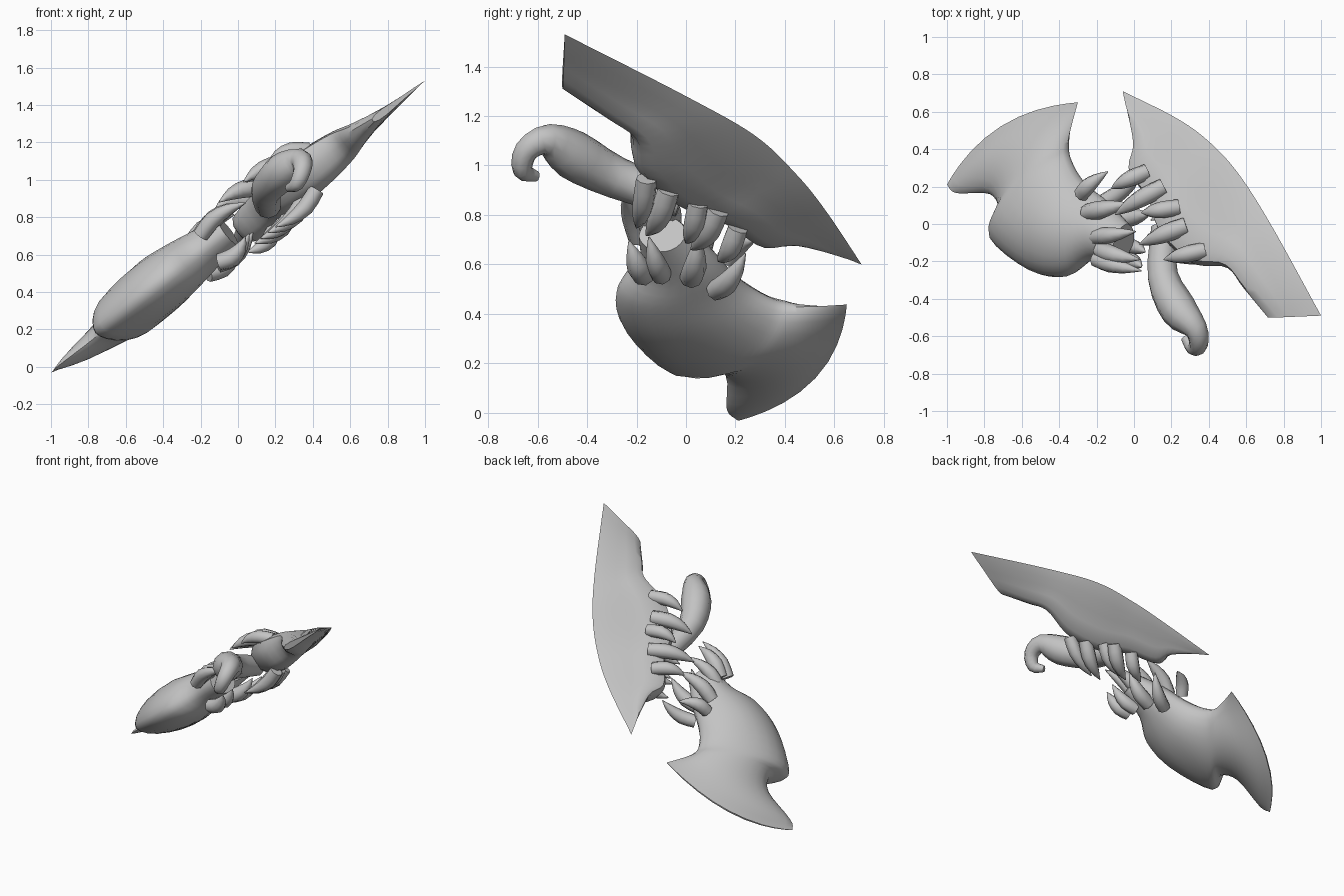
import bpy, bmesh, math
from mathutils import Vector

if "Cube" in bpy.data.objects:
    bpy.data.objects.remove(bpy.data.objects["Cube"])

grey = bpy.data.materials.new("bone grey")
grey.diffuse_color = (0.55, 0.55, 0.55, 1)
grey.use_nodes = True
grey.node_tree.nodes["Principled BSDF"].inputs["Base Color"].default_value = grey.diffuse_color

NORMAL = Vector((-0.60, -0.10, 0.79)).normalized()


def on_plane(x, y, lift=0):
    """Point on the tilted main plane, lifted vertically."""
    return Vector((x, y, 0.765 * (1 + x) - 0.15 * max(y, 0) + lift))


def spline(keys, count):
    """Catmull-Rom curve through the keys, sampled evenly."""
    keys = [Vector(k) for k in keys]
    last = len(keys) - 1
    out = []
    for j in range(count):
        u = j * last / (count - 1)
        i = min(int(u), last - 1)
        t = u - i
        b, c = keys[i], keys[i + 1]
        a = keys[i - 1] if i else 2 * b - c
        d = keys[i + 2] if i + 2 <= last else 2 * c - b
        out.append(0.5 * (2 * b + (c - a) * t + (2 * a - 5 * b + 4 * c - d) * t * t
                          + (3 * b - a - 3 * c + d) * t ** 3))
    return out


def skin(name, rings, angle):
    """Join closed rings of points into a capped solid."""
    bm = bmesh.new()
    loops = [[bm.verts.new(p) for p in ring] for ring in rings]
    n = len(loops[0])
    for a, b in zip(loops, loops[1:]):
        for i in range(n):
            bm.faces.new((a[i], a[(i + 1) % n], b[(i + 1) % n], b[i]))
    bm.faces.new(loops[0])
    bm.faces.new(loops[-1])
    bmesh.ops.remove_doubles(bm, verts=bm.verts, dist=0.0005)
    bmesh.ops.recalc_face_normals(bm, faces=bm.faces)
    mesh = bpy.data.meshes.new(name)
    bm.to_mesh(mesh)
    bm.free()
    mesh.materials.append(grey)
    obj = bpy.data.objects.new(name, mesh)
    bpy.context.collection.objects.link(obj)
    bpy.ops.object.select_all(action='DESELECT')
    obj.select_set(True)
    bpy.context.view_layer.objects.active = obj
    bpy.ops.object.shade_smooth_by_angle(angle=math.radians(angle))


def blade(name, rim, edge, profile, count=34):
    """Loft from a rim (x, y, half thickness) to a sharp edge (x, y, z)."""
    rings = []
    for (x, y, h), e in zip(spline(rim, count), spline(edge, count)):
        r = on_plane(x, y)
        upper = [r.lerp(e, s) + NORMAL * h * k for s, k in profile]
        lower = [r.lerp(e, s) - NORMAL * h * k for s, k in profile]
        rings.append([r] + upper + [e] + lower[::-1])
    skin(name, rings, 40)


def body(name, left, right, shape, count=33, cuts=12):
    """Lens sections between two outlines; shape gives (half thickness, forward bow)."""
    rings = []
    for a, b, (h, bow) in zip(spline(left, count), spline(right, count), spline(shape, count)):
        ahead = Vector((a.y - b.y, b.x - a.x)).normalized() * bow
        mid, top, low = [], [], []
        for k in range(cuts + 1):
            t = 0.5 - 0.5 * math.cos(math.pi * k / cuts)
            dome = max(4 * t * (1 - t), 0)
            p = a.lerp(b, t) + ahead * dome
            p = on_plane(p.x, p.y)
            top.append(p + NORMAL * h * dome ** 0.6)
            low.append(p - NORMAL * h * dome ** 0.6)
        rings.append(top + low[-2:0:-1])
    skin(name, rings, 45)


def tube(name, path, sides, count):
    """Tapering tube through (x, y, z, radius) keys."""
    pts = spline(path, count)
    rings = []
    side = NORMAL.copy()
    for i, p in enumerate(pts):
        d = (pts[min(i + 1, count - 1)].xyz - pts[max(i - 1, 0)].xyz).normalized()
        side = (side - d * side.dot(d)).normalized()
        other = d.cross(side)
        turns = [2 * math.pi * k / sides for k in range(sides)]
        rings.append([p.xyz + p[3] * (side * math.cos(a) + other * math.sin(a)) for a in turns])
    skin(name, rings, 60)


def claws(name, lifts, spans):
    """Row of curved claws, each spanning (base x, base y, tip x, tip y)."""
    bow = 1 if lifts[0] > 0 else -1
    for i, (bx, by, tx, ty) in enumerate(spans):
        r = 0.055 if i % 2 else 0.05
        b, t = on_plane(bx, by, lifts[0]), on_plane(tx, ty, lifts[1])
        m1 = b.lerp(t, .35) + NORMAL * .03 * bow
        m2 = b.lerp(t, .7) + NORMAL * .025 * bow
        tube(f"{name}_{i + 1}", [(*b, r * .85), (*m1, r * .9), (*m2, r * .6), (*t, .003)], 8, 7)


# Large crescent blade
blade("large_blade",
      [(-.03, .62, .015), (.02, .42, .06), (0, .28, .09), (.11, .13, .11), (.18, -.06, .12),
       (.35, -.21, .12), (.52, -.23, .095), (.60, -.34, .06), (.72, -.5, .02)],
      [(-.06, .71, .60), (.22, .57, .81), (.39, .45, .96), (.55, .28, 1.12), (.73, 0, 1.28),
       (1, -.49, 1.53)],
      [(.01, .5), (.08, .9), (.22, 1), (.42, .75), (.6, .5), (.8, .33)])

# Smaller blade growing out of a bulging body and neck
body("small_blade_body",
     [(-.07, -.19), (-.22, -.19), (-.36, -.28), (-.55, -.25), (-.76, -.08),
      (-.71, .06), (-.77, .16), (-.95, .165), (-1, .21)],
     [(-.04, 0), (-.15, .12), (-.25, .2), (-.31, .27), (-.35, .36),
      (-.355, .42), (-.345, .48), (-.325, .56), (-.30, .65)],
     [(.09, 0), (.12, 0), (.145, 0), (.16, 0), (.15, .02), (.13, .04), (.10, .07), (.06, .095),
      (.005, .11)])

# Curled horn
tube("curled_horn",
     [(.16, -.02, .86, .07), (.155, -.28, .95, .085), (.24, -.46, 1.045, .1), (.33, -.56, 1.105, .064),
      (.345, -.645, 1.06, .05), (.315, -.66, .98, .04), (.27, -.605, .955, .022)], 10, 19)

# Claws on both faces of each half, reaching across the gap
claws("upper_large_claw", (.10, .20),
      [(.07, .28, -.12, .19), (.16, .20, -.10, .05), (.24, .09, .04, .06),
       (.28, -.01, .03, -.11), (.38, -.14, .16, -.19)])
claws("lower_large_claw", (-.14, -.17),
      [(.42, -.16, .20, -.20), (.36, -.07, .16, -.16), (.30, .05, .12, 0),
       (.28, .13, .09, .02), (.20, .21, .05, .13)])
claws("upper_small_claw", (.09, .08),
      [(-.28, .16, -.14, .28), (-.25, .06, -.02, .11), (-.21, -.07, .01, -.04),
       (-.18, -.14, .03, -.19), (-.20, -.19, .04, -.25)])
claws("lower_small_claw", (-.13, -.10),
      [(-.10, -.10, .06, -.15), (-.11, .02, .08, .05), (-.16, .12, .02, .24), (-.10, -.17, .04, -.23)])
